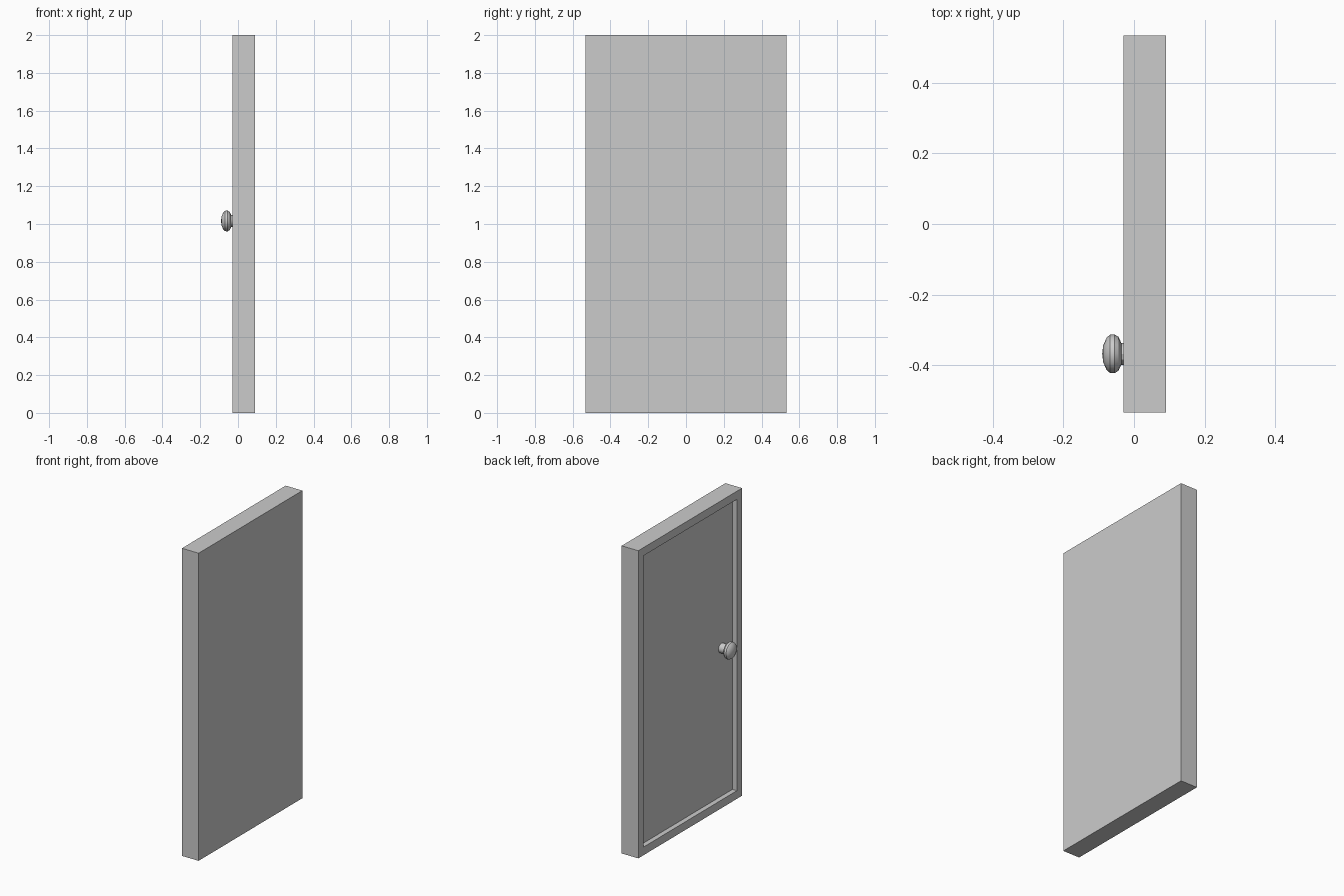
import bpy, bmesh, math

if "Cube" in bpy.data.objects:
    bpy.data.objects.remove(bpy.data.objects["Cube"])

X_FRONT, X_BACK = -0.03, 0.09
WIDTH, HEIGHT, BORDER, DEPTH = 1.066, 2.0, 0.075, 0.032


def add_object(name, bm):
    bmesh.ops.recalc_face_normals(bm, faces=bm.faces[:])
    mesh = bpy.data.meshes.new(name)
    bm.to_mesh(mesh)
    bm.free()
    obj = bpy.data.objects.new(name, mesh)
    bpy.context.collection.objects.link(obj)
    return obj


# Door slab: a box whose -x face is inset and pushed in to make the panel
bm = bmesh.new()
bmesh.ops.create_cube(bm, size=1)
bmesh.ops.scale(bm, vec=(X_BACK - X_FRONT, WIDTH, HEIGHT), verts=bm.verts)
bmesh.ops.translate(bm, vec=((X_FRONT + X_BACK) / 2, 0, HEIGHT / 2), verts=bm.verts)
bm.normal_update()
panel = min(bm.faces, key=lambda f: f.calc_center_median().x)
bmesh.ops.inset_region(bm, faces=[panel], thickness=BORDER)
wall = bmesh.ops.extrude_discrete_faces(bm, faces=[panel])["faces"][0]
bmesh.ops.translate(bm, vec=(DEPTH, 0, 0), verts=wall.verts)
add_object("door_panel", bm)

# Knob and neck: one lathed profile (x, radius) around the x axis
profile = [(-0.09, 0.0), (-0.087, 0.024), (-0.078, 0.045), (-0.068, 0.054),
           (-0.055, 0.055), (-0.044, 0.048), (-0.036, 0.031), (0.004, 0.031), (0.004, 0.0)]
bm = bmesh.new()
verts = [bm.verts.new((x, 0, r)) for x, r in profile]
edges = [bm.edges.new(pair) for pair in zip(verts, verts[1:])]
bmesh.ops.spin(bm, geom=verts + edges, cent=(0, 0, 0), axis=(1, 0, 0),
               angle=2 * math.pi, steps=12, use_merge=True)
bmesh.ops.remove_doubles(bm, verts=bm.verts[:], dist=1e-5)
knob = add_object("door_knob", bm)
knob.location = (0, -0.367, 1.016)
bpy.context.view_layer.objects.active = knob
knob.select_set(True)
bpy.ops.object.shade_smooth_by_angle(angle=math.radians(30))
